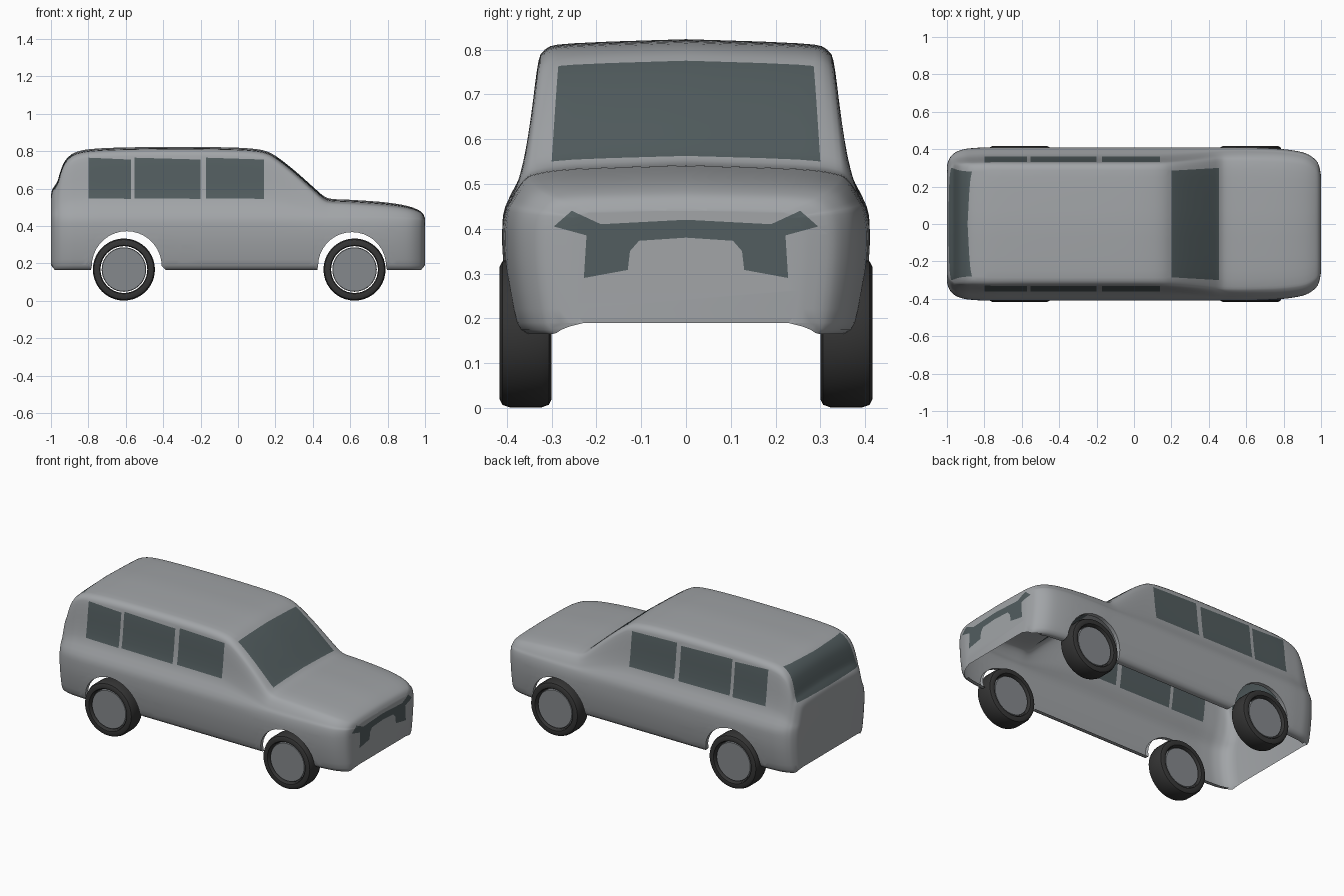
import bpy, bmesh, math
from mathutils import Vector

if "Cube" in bpy.data.objects:
    bpy.data.objects.remove(bpy.data.objects["Cube"])


def material(name, rgb, rough=0.5):
    m = bpy.data.materials.new(name)
    m.use_nodes = True
    m.diffuse_color = (*rgb, 1)
    bsdf = m.node_tree.nodes["Principled BSDF"]
    bsdf.inputs["Base Color"].default_value = (*rgb, 1)
    bsdf.inputs["Roughness"].default_value = rough
    return m


PAINT = material("silver_paint", (0.36, 0.375, 0.39))
GLASS = material("dark_glass", (0.085, 0.11, 0.115))
RUBBER = material("black_rubber", (0.035, 0.035, 0.035))
METAL = material("grey_hub", (0.235, 0.25, 0.265))


def spline(points, steps):
    """Smooth curve through points of any dimension."""
    pts = [Vector(p) for p in points]
    out = []
    for i in range(len(pts) - 1):
        a, b = pts[max(i - 1, 0)], pts[i]
        c, d = pts[i + 1], pts[min(i + 2, len(pts) - 1)]
        for s in range(steps):
            t = s / steps
            out.append(0.5 * (2 * b + (c - a) * t + (2 * a - 5 * b + 4 * c - d) * t * t
                              + (3 * b - a - 3 * c + d) * t ** 3))
    return out + [pts[-1]]


def finish(bm, name, mats, angle):
    mesh = bpy.data.meshes.new(name)
    bm.to_mesh(mesh)
    bm.free()
    ob = bpy.data.objects.new(name, mesh)
    bpy.context.collection.objects.link(ob)
    for m in mats:
        mesh.materials.append(m)
    bpy.ops.object.select_all(action="DESELECT")
    ob.select_set(True)
    bpy.context.view_layer.objects.active = ob
    bpy.ops.object.shade_smooth_by_angle(angle=math.radians(angle))
    return ob


# Body stations along the car: x, roof height, width factor
STATIONS = [
    (-1, .56, .75), (-.995, .59, .81), (-.98, .615, .88), (-.965, .64, .915),
    (-.95, .69, .94), (-.93, .74, .96), (-.9, .775, .98), (-.86, .797, .99),
    (-.78, .812, 1), (-.6, .82, 1), (-.3, .823, 1), (-.05, .82, 1), (.08, .813, 1),
    (.15, .8, 1), (.2, .775, 1), (.27, .723, 1), (.35, .655, 1), (.42, .592, 1),
    (.46, .559, 1), (.5, .545, 1), (.6, .54, 1), (.75, .53, .985), (.85, .518, .96),
    (.92, .503, .92), (.965, .485, .85), (.988, .467, .77), (1, .44, .63)]
# Half cross-sections: shared lower side, then cabin or hood shoulder
LOWER = [(.36, .165), (.385, .19), (.405, .3), (.41, .39)]
CABIN = [(.403, .45), (.365, .53), (.348, .62), (.333, .75), (.315, .797), (.25, .811), (0, .82)]
HOOD = [(.403, .44), (.392, .46), (.378, .482), (.36, .5), (.335, .511), (.25, .522), (0, .53)]
BELT, HOOD_TOP, ROOF_TOP = .42, .53, .82


def section(x, top, width):
    t = max(0, min(1, (top - HOOD_TOP) / (ROOF_TOP - HOOD_TOP)))
    level = HOOD_TOP + t * (ROOF_TOP - HOOD_TOP)
    squash = (top - BELT) / (level - BELT)
    upper = []
    for c, h in zip(CABIN, HOOD):
        y, z = Vector(h).lerp(Vector(c), t)
        upper.append((y, BELT + (z - BELT) * squash))
    half = spline(LOWER + upper, 3)
    lift = .025 * max(0, (abs(x) - .98) / .02)
    pts = [Vector((x, p.x * width, p.y + (lift if i < 3 else 0))) for i, p in enumerate(half)]
    return pts + [Vector((p.x, -p.y, p.z)) for p in reversed(pts[:-1])]


body = bmesh.new()
rings = [[body.verts.new(p) for p in section(*s)] for s in spline(STATIONS, 3)]
for a, b in zip(rings, rings[1:]):
    for i in range(len(a) - 1):
        body.faces.new((a[i], a[i + 1], b[i + 1], b[i]))
for ring in (rings[0], rings[-1]):
    n = len(ring)
    for i in range(n // 2):
        quad = [ring[i], ring[i + 1], ring[n - 2 - i], ring[n - 1 - i]]
        body.faces.new(list(dict.fromkeys(quad)))
bmesh.ops.recalc_face_normals(body, faces=body.faces)
roof = max(body.faces, key=lambda f: f.calc_center_median().z)
if roof.normal.z < 0:
    bmesh.ops.reverse_faces(body, faces=body.faces)


def inside(u, v, poly):
    hit = False
    for (a, b), (c, d) in zip(poly, poly[1:] + poly[:1]):
        if (b > v) != (d > v) and u < (c - a) * (v - b) / (d - b) + a:
            hit = not hit
    return hit


def cut_region(poly, axes, allowed):
    """Cut the outline into the body along the third axis; return the faces inside."""
    i, j = axes
    lo = [min(p[k] for p in poly) - .01 for k in (0, 1)]
    hi = [max(p[k] for p in poly) + .01 for k in (0, 1)]

    def near(f):
        us, vs = [w.co[i] for w in f.verts], [w.co[j] for w in f.verts]
        return (max(us) > lo[0] and min(us) < hi[0] and max(vs) > lo[1]
                and min(vs) < hi[1] and allowed(f))

    for p, q in zip(poly, poly[1:] + poly[:1]):
        faces = [f for f in body.faces if near(f)]
        geom = faces + list({e for f in faces for e in f.edges}) + list({v for f in faces for v in f.verts})
        co, no = Vector(), Vector()
        co[i], co[j] = p
        no[i], no[j] = q[1] - p[1], p[0] - q[0]
        bmesh.ops.bisect_plane(body, geom=geom, dist=1e-5, plane_co=co, plane_no=no.normalized())
    found = []
    for f in body.faces:
        c = f.calc_center_median()
        if near(f) and inside(c[i], c[j], poly):
            found.append(f)
    return found


def glaze(poly, axes, allowed):
    for f in cut_region(poly, axes, allowed):
        f.material_index = 1


# Side windows, windshield and rear window
for x0, x1 in ((-.8, -.573), (-.553, -.2), (-.17, .14)):
    glaze([(x0, .548), (x1, .545), (x1, .755), (x0, .765)], (0, 2), lambda f: abs(f.normal.y) > .6)
glaze([(.2, -.285), (.455, -.3), (.455, .3), (.2, .285)], (0, 1), lambda f: f.normal.z > .2)
glaze([(-.3, .595), (.3, .595), (.28, .783), (-.28, .783)], (1, 2),
      lambda f: f.calc_center_median().x < -.8 and f.normal.x < -.1)

# Front grille with lamps
half_grille = [(.19, .41), (.255, .44), (.295, .405), (.222, .385), (.228, .29),
               (.13, .308), (.125, .35), (.105, .373)]
grille = [(0, .42)] + half_grille + [(0, .38)] + [(-y, z) for y, z in reversed(half_grille)]
glaze(grille, (1, 2), lambda f: f.calc_center_median().x > .9 and f.normal.x > .3)

# Wheel arches, open through the shell
for cx, r, flare in ((-.595, .187, .045), (.61, .182, .01)):
    arc = [(cx + r * math.cos(math.pi * k / 18), .185 + r * math.sin(math.pi * k / 18)) for k in range(19)]
    side = 1 if cx < 0 else -1
    foot = [(cx - side * (r + .01), .14), (cx + side * (r + flare), .14)]
    outline = arc + (foot if side > 0 else foot[::-1])
    gone = cut_region(outline, (0, 2), lambda f: f.calc_center_median().z < .45 and abs(f.normal.y) > .3)
    bmesh.ops.delete(body, geom=gone, context="FACES")

# Narrow inward lip along the sills and arches
rim = [e for e in body.edges if e.is_boundary and all(abs(v.co.x) < .95 for v in e.verts)]
lip = bmesh.ops.extrude_edge_only(body, edges=rim)["geom"]
for v in lip:
    if isinstance(v, bmesh.types.BMVert):
        v.co.y *= .94
finish(body, "body_shell", [PAINT, GLASS], 50)


def lathe(name, profile, centre, mat, closed):
    """Spin a (radius, y) profile round the wheel axle."""
    bm = bmesh.new()
    vs = [bm.verts.new((r, y, 0)) for r, y in profile]
    edges = [bm.edges.new(p) for p in zip(vs, vs[1:])]
    if closed:
        edges.append(bm.edges.new((vs[-1], vs[0])))
    bmesh.ops.spin(bm, geom=vs + edges, axis=(0, 1, 0), cent=(0, 0, 0), angle=math.tau, steps=40)
    bmesh.ops.remove_doubles(bm, verts=bm.verts, dist=1e-4)
    bmesh.ops.recalc_face_normals(bm, faces=bm.faces)
    finish(bm, name, [mat], 40).location = centre


# Tyres and floating hub discs
TYRE = [(.125, -.048), (.13, -.056), (.148, -.058), (.16, -.052), (.166, -.035)]
TYRE += [(r, -y) for r, y in reversed(TYRE)]
HUB = [(0, -.045), (.116, -.045), (.119, -.04), (.119, .04), (.116, .045), (0, .045)]
for end, x in (("front", .623), ("rear", -.61)):
    for side, s in (("left", 1), ("right", -1)):
        spot = (x, s * .358, .167)
        lathe(f"{end}_{side}_tyre", TYRE, spot, RUBBER, True)
        lathe(f"{end}_{side}_hub", HUB, spot, METAL, False)
